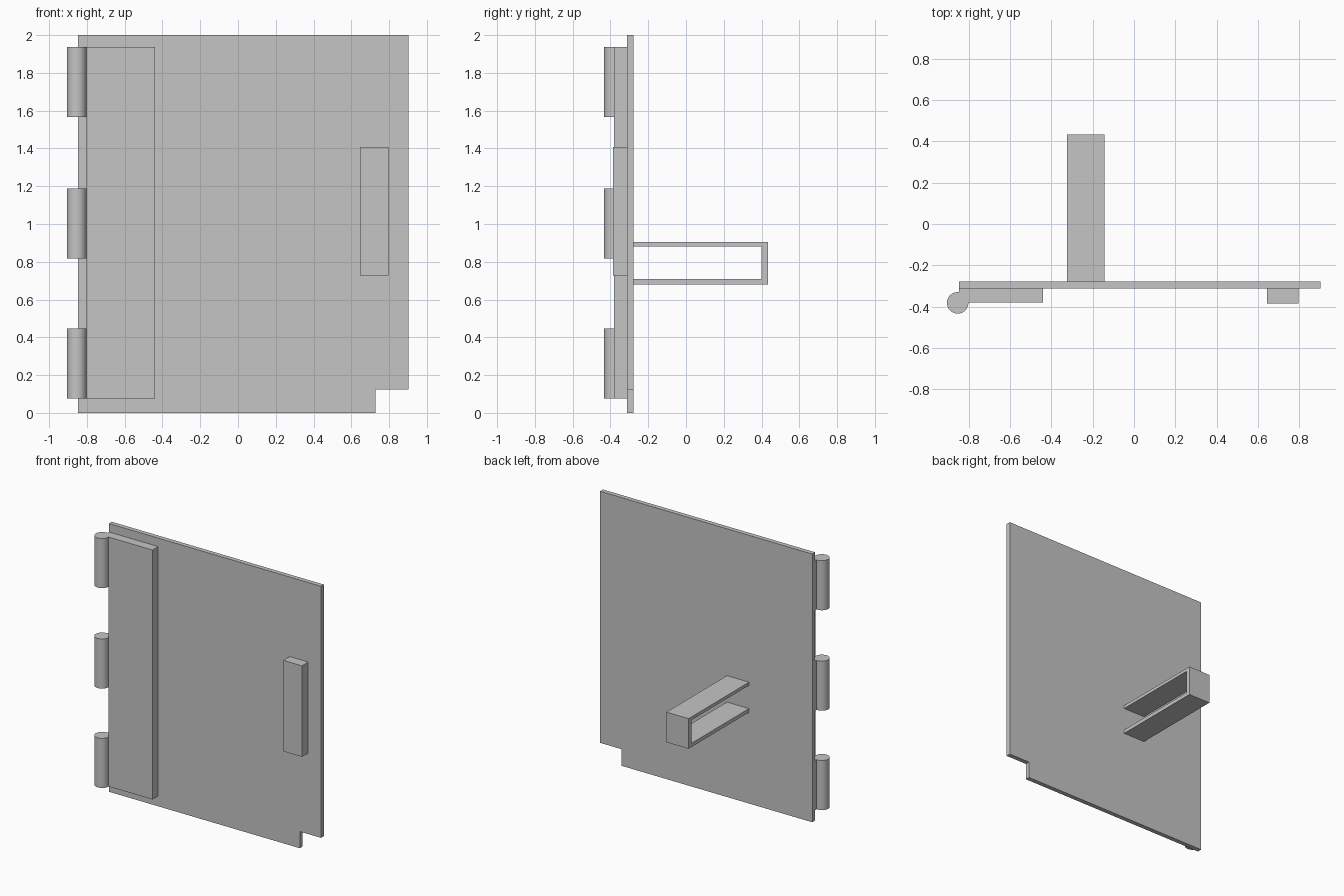
import bpy
import bmesh
import math
from mathutils import Matrix

cube = bpy.data.objects.get("Cube")
if cube:
    bpy.data.objects.remove(cube, do_unlink=True)

GREY = (0.56, 0.56, 0.56, 1)
metal = bpy.data.materials.new("light grey")
metal.use_nodes = True
metal.diffuse_color = GREY
metal.node_tree.nodes["Principled BSDF"].inputs["Base Color"].default_value = GREY


def finish(name, bm):
    bmesh.ops.recalc_face_normals(bm, faces=bm.faces)
    mesh = bpy.data.meshes.new(name)
    bm.to_mesh(mesh)
    bm.free()
    mesh.materials.append(metal)
    obj = bpy.data.objects.new(name, mesh)
    bpy.context.collection.objects.link(obj)
    return obj


def extrude_profile(name, points, offset):
    """Solid made by sweeping a closed 3D outline along an offset."""
    bm = bmesh.new()
    face = bm.faces.new([bm.verts.new(p) for p in points])
    swept = bmesh.ops.extrude_face_region(bm, geom=[face], use_keep_orig=True)
    moved = [v for v in swept["geom"] if isinstance(v, bmesh.types.BMVert)]
    bmesh.ops.translate(bm, verts=moved, vec=offset)
    return finish(name, bm)


def box(name, x, y, z):
    outline = [(x[0], y[0], z[0]), (x[1], y[0], z[0]),
               (x[1], y[1], z[0]), (x[0], y[1], z[0])]
    return extrude_profile(name, outline, (0, 0, z[1] - z[0]))


# Door panel with a notched lower corner
FRONT, BACK = -0.312, -0.278
LEFT, RIGHT, NOTCH_X, NOTCH_Z = -0.847, 0.903, 0.728, 0.124
panel = [(LEFT, 0), (NOTCH_X, 0), (NOTCH_X, NOTCH_Z),
         (RIGHT, NOTCH_Z), (RIGHT, 2), (LEFT, 2)]
extrude_profile("door_panel", [(x, FRONT, z) for x, z in panel], (0, BACK - FRONT, 0))

# Hinge leaf and latch block on the front
BOTTOM, TOP, LEAF_Y = 0.077, 1.937, -0.38
box("hinge_leaf", (-0.804, -0.44), (LEAF_Y, FRONT), (BOTTOM, TOP))
box("latch_block", (0.645, 0.798), (-0.386, FRONT), (0.728, 1.407))

# Three hinge knuckles, each tied to the leaf by a web
HEIGHT = 0.37
for label, z in (("lower", BOTTOM), ("middle", 0.818), ("upper", TOP - HEIGHT)):
    bm = bmesh.new()
    bmesh.ops.create_cone(bm, cap_ends=True, segments=48, radius1=0.052,
                          radius2=0.052, depth=HEIGHT,
                          matrix=Matrix.Translation((-0.854, -0.382, z + HEIGHT / 2)))
    knuckle = finish(label + "_hinge_knuckle", bm)
    bpy.ops.object.select_all(action="DESELECT")
    knuckle.select_set(True)
    bpy.context.view_layer.objects.active = knuckle
    bpy.ops.object.shade_smooth_by_angle(angle=math.radians(35))
    box(label + "_hinge_web", (LEFT, -0.804), (LEAF_Y, FRONT), (z, z + HEIGHT))

# Square loop handle on the back
loop = [(BACK, 0.68), (0.434, 0.68), (0.434, 0.905), (BACK, 0.905),
        (BACK, 0.881), (0.4, 0.881), (0.4, 0.708), (BACK, 0.708)]
extrude_profile("back_handle", [(-0.325, y, z) for y, z in loop], (0.182, 0, 0))
